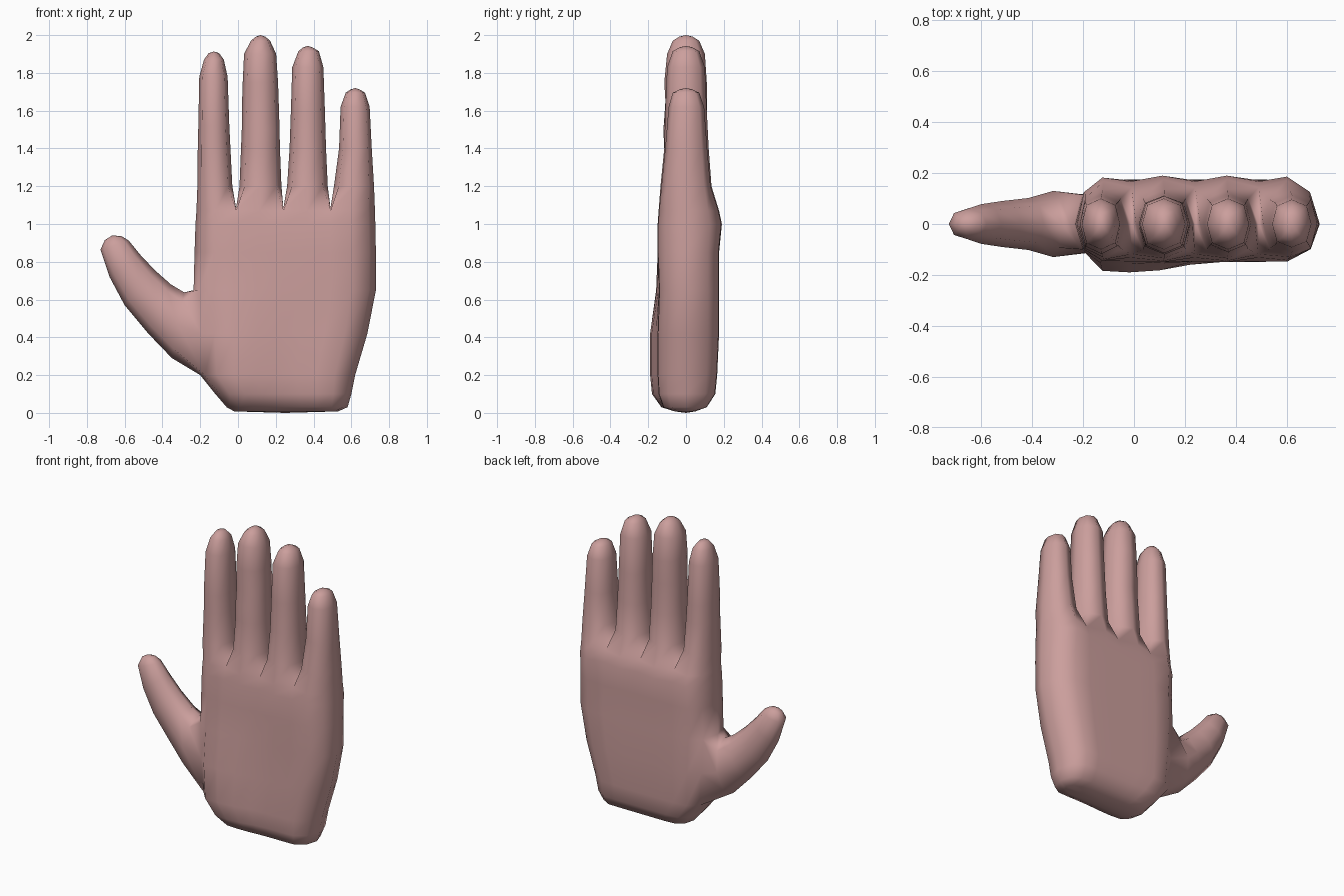
import bpy, bmesh

skin = bpy.data.materials.new("skin_pink")
skin.diffuse_color = (0.60, 0.345, 0.335, 1)

bm = bmesh.new()


def bridge(a, b):
    """Quads between two closed rings of equal length."""
    n = len(a)
    for i in range(n):
        bm.faces.new((a[i], a[(i + 1) % n], b[(i + 1) % n], b[i]))


def cap(ring, co):
    """Close a ring with a fan."""
    v = bm.verts.new(co)
    for i in range(len(ring)):
        bm.faces.new((ring[i], ring[(i + 1) % len(ring)], v))


# Palm: 20-sided rings, two columns per finger on each face
COLS = [.03, .106, .222, .354, .487, .619, .751, .868, .963]
DEPTH = [.66, .96, 1, 1, 1, 1, 1, .98, .66]
BULGE = [.35, 1, 1, .8, .25, 0, 0, 0, 0]


def palm_ring(z, xl, xr, yf, yb, bulge, groove):
    w = xr - xl
    front, back = [], []
    for i, (f, d, b) in enumerate(zip(COLS, DEPTH, BULGE)):
        g = groove if i in (2, 4, 6) else 1
        front.append((xl + f * w, yf * d * g - bulge * b, z))
        back.append((xl + f * w, yb * d * g, z))
    pts = [(xl, 0, z)] + front + [(xr, 0, z)] + back[::-1]
    return [bm.verts.new(p) for p in pts]


# z, left, right, front, back, thumb pad bulge, groove between fingers
PALM = [
    (0.008, -0.02, 0.53, -0.06, 0.05, 0, 1),
    (0.03, -0.06, 0.58, -0.12, 0.11, .01, 1),
    (0.10, -0.12, 0.60, -0.145, 0.155, .035, 1),
    (0.20, -0.20, 0.62, -0.15, 0.165, .04, 1),
    (0.42, -0.22, 0.685, -0.15, 0.175, .04, 1),
    (0.65, -0.235, 0.73, -0.143, 0.175, .015, 1),
    (0.85, -0.23, 0.73, -0.15, 0.175, 0, .98),
    (1.00, -0.225, 0.727, -0.15, 0.19, 0, .88),
    (1.07, -0.22, 0.725, -0.145, 0.175, 0, .82),
]
rings = [palm_ring(*p) for p in PALM]
for a, b in zip(rings, rings[1:]):
    bridge(a, b)
cap(rings[0], (0.25, 0, 0))

# Fingers: eight-sided tubes growing from the top ring
# z, left, right, front, back
FINGERS = [
    [(1.2, -.215, -.03, -.13, .135), (1.4, -.213, -.04, -.115, .118), (1.52, -.21, -.046, -.118, .112),
     (1.78, -.205, -.055, -.10, .10), (1.87, -.18, -.075, -.072, .075), (1.905, -.155, -.1, -.04, .04)],
    [(1.2, .008, .23, -.135, .135), (1.4, .016, .222, -.115, .12), (1.5, .02, .22, -.12, .113),
     (1.6, .02, .217, -.106, .112), (1.75, .025, .212, -.115, .11), (1.9, .032, .202, -.10, .10),
     (1.97, .068, .17, -.07, .07), (1.992, .095, .145, -.035, .035)],
    [(1.2, .26, .475, -.135, .135), (1.4, .273, .466, -.115, .12), (1.6, .28, .46, -.11, .11),
     (1.83, .287, .452, -.10, .10), (1.915, .32, .428, -.07, .07), (1.935, .345, .395, -.035, .035)],
    [(1.2, .508, .72, -.13, .13), (1.4, .535, .708, -.11, .112), (1.62, .543, .697, -.092, .096),
     (1.695, .57, .672, -.07, .07), (1.712, .595, .645, -.035, .035)],
]


def tube_ring(xl, xr, yf, yb, z):
    c, h = (xl + xr) / 2, (xr - xl) / 2
    pts = [(xl, 0), (c - .76 * h, yf * .74), (c, yf), (c + .76 * h, yf * .74),
           (xr, 0), (c + .76 * h, yb * .74), (c, yb), (c - .76 * h, yb * .74)]
    return [bm.verts.new((x, y, z)) for x, y in pts]


top = rings[-1]
webs = [bm.verts.new((top[3 + 2 * i].co.x, 0, 1.085)) for i in range(3)]
for i, levels in enumerate(FINGERS):
    left = top[0] if i == 0 else webs[i - 1]
    right = top[10] if i == 3 else webs[i]
    prev = [left, top[1 + 2 * i], top[2 + 2 * i], top[3 + 2 * i],
            right, top[17 - 2 * i], top[18 - 2 * i], top[19 - 2 * i]]
    for z, xl, xr, yf, yb in levels:
        ring = tube_ring(xl, xr, yf, yb, z)
        bridge(prev, ring)
        prev = ring
    cap(prev, ((xl + xr) / 2, 0, z + .008))

# Thumb: opened from the left side of the palm
lo, mid, hi = rings[3], rings[4], rings[5]
bmesh.ops.delete(bm, geom=[mid[0]], context='VERTS')
prev = [lo[0], lo[1], mid[1], hi[1], hi[0], hi[19], mid[19], lo[19]]
# lower x, lower z, upper x, upper z, half depth
THUMB = [
    (-.35, .29, -.285, .638, .13), (-.475, .42, -.355, .68, .102), (-.60, .57, -.44, .755, .09),
    (-.68, .72, -.52, .84, .078), (-.728, .865, -.578, .912, .06), (-.705, .915, -.615, .935, .035),
]
for x0, z0, x1, z1, d in THUMB:
    ring = []
    for t, y in ((0, 0), (.14, -.72), (.5, -1), (.86, -.72), (1, 0), (.86, .72), (.5, 1), (.14, .72)):
        ring.append(bm.verts.new((x0 + t * (x1 - x0), y * d, z0 + t * (z1 - z0))))
    bridge(prev, ring)
    prev = ring
cap(prev, (-.665, 0, .94))

# Finish as one smooth hand
bmesh.ops.recalc_face_normals(bm, faces=bm.faces)
for f in bm.faces:
    f.smooth = True
mesh = bpy.data.meshes.new("hand")
bm.to_mesh(mesh)
bm.free()
mesh.materials.append(skin)
hand = bpy.data.objects.new("hand", mesh)
bpy.context.collection.objects.link(hand)
